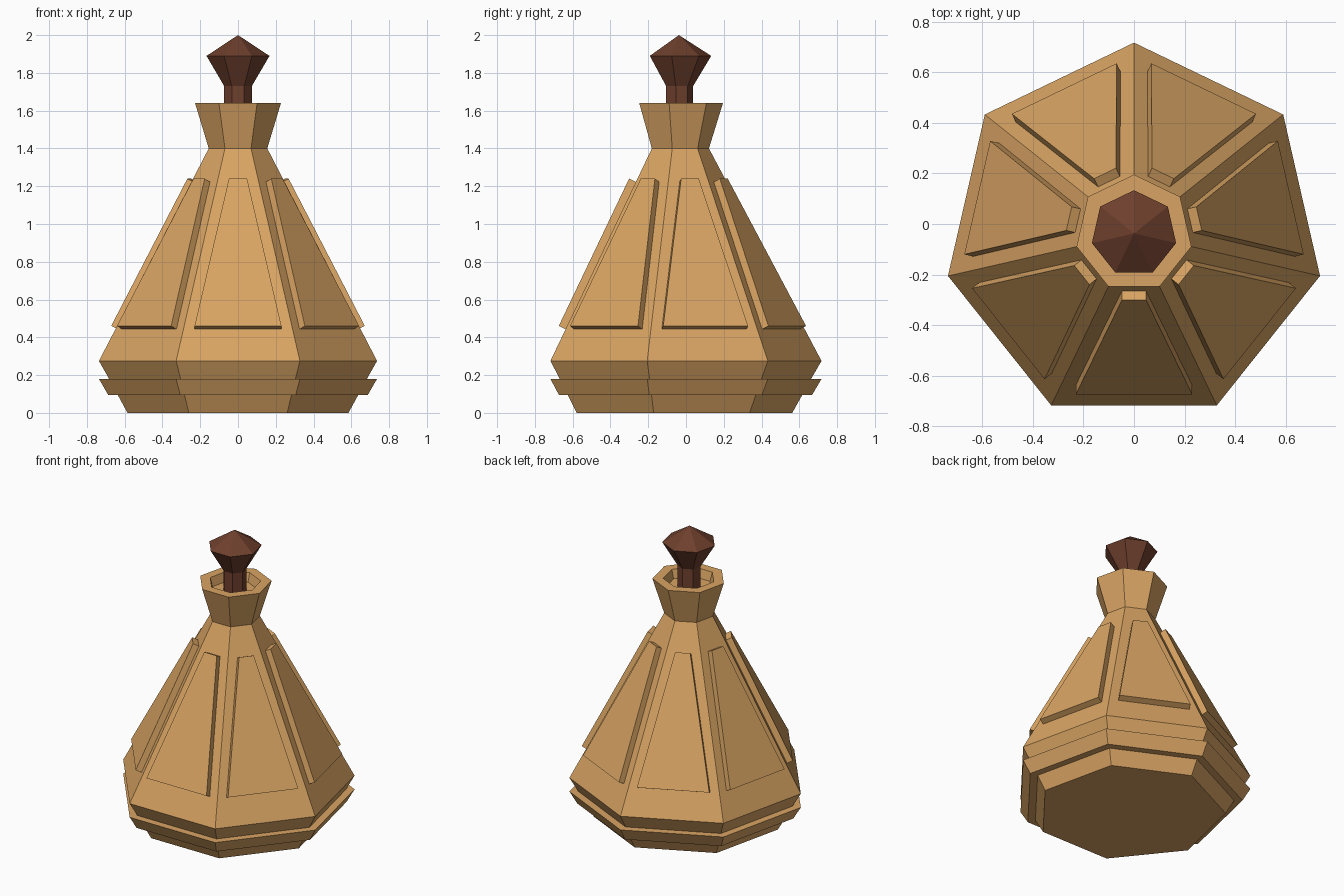
import bpy, bmesh
from math import pi, cos, sin
from mathutils import Vector, Matrix

if "Cube" in bpy.data.objects:
    bpy.data.objects.remove(bpy.data.objects["Cube"])

SIDES = 7
CENTRE = Vector((0, -0.0375, 0))   # heptagon centre, so the bounds are centred on y


def material(name, rgb):
    m = bpy.data.materials.new(name)
    m.diffuse_color = (*rgb, 1)
    m.use_nodes = True
    m.node_tree.nodes["Principled BSDF"].inputs["Base Color"].default_value = m.diffuse_color
    return m


def finish(name, bm, mat):
    bmesh.ops.recalc_face_normals(bm, faces=bm.faces)
    mesh = bpy.data.meshes.new(name)
    bm.to_mesh(mesh)
    bm.free()
    mesh.materials.append(mat)
    ob = bpy.data.objects.new(name, mesh)
    ob.location = CENTRE
    bpy.context.collection.objects.link(ob)
    return ob


def lathe(name, profile, mat):
    """Seven-sided solid from (radius, z) points, capped at both ends."""
    bm = bmesh.new()
    rings = []
    for r, z in profile:
        if r == 0:
            rings.append([bm.verts.new((0, 0, z))] * SIDES)
        else:
            angles = [pi / 2 + 2 * pi * k / SIDES for k in range(SIDES)]
            rings.append([bm.verts.new((r * cos(a), r * sin(a), z)) for a in angles])
    for lo, hi in zip(rings, rings[1:]):
        for k in range(SIDES):
            n = (k + 1) % SIDES
            bm.faces.new(dict.fromkeys((lo[k], lo[n], hi[n], hi[k])))
    for ring in (rings[0], rings[-1]):
        if ring[0] is not ring[1]:
            bm.faces.new(ring)
    return finish(name, bm, mat)


wood = material("tan", (0.69, 0.37, 0.125))
dark = material("dark_brown", (0.155, 0.05, 0.026))

# Bottle body: stepped base band, tapering shoulders, flared neck, recessed mouth
R_LOW, Z_LOW, R_HIGH, Z_HIGH = 0.755, 0.275, 0.159, 1.4
lathe("bottle_body", [
    (0.60, 0), (0.653, 0.095), (0.705, 0.095), (0.755, 0.18), (0.70, 0.18),
    (R_LOW, Z_LOW), (R_HIGH, Z_HIGH), (0.233, 1.64), (0.165, 1.64), (0.148, 1.58),
], wood)

# Stopper: stem, flared knob and pointed top
lathe("stopper", [(0.075, 1.58), (0.075, 1.73), (0.171, 1.89), (0, 2.0)], dark)

# Raised trapezoid panels, one on each sloping side
apothem = cos(pi / SIDES)
slope = (R_LOW - R_HIGH) * apothem / (Z_HIGH - Z_LOW)
normal = Vector((1, 0, slope)).normalized()


def on_side(z, y):
    return Vector((R_LOW * apothem - slope * (z - Z_LOW), y, z))


bm = bmesh.new()
for k in range(SIDES):
    turn = Matrix.Rotation(pi / 2 + 2 * pi * (k + 0.5) / SIDES, 3, 'Z')
    corners = [on_side(0.443, -0.23), on_side(0.443, 0.23),
               on_side(1.223, 0.048), on_side(1.223, -0.048)]
    inner = [bm.verts.new(turn @ p) for p in corners]
    outer = [bm.verts.new(turn @ (p + normal * 0.04)) for p in corners]
    bm.faces.new(inner)
    bm.faces.new(outer)
    for i in range(4):
        j = (i + 1) % 4
        bm.faces.new((inner[i], inner[j], outer[j], outer[i]))
finish("side_panels", bm, wood)
